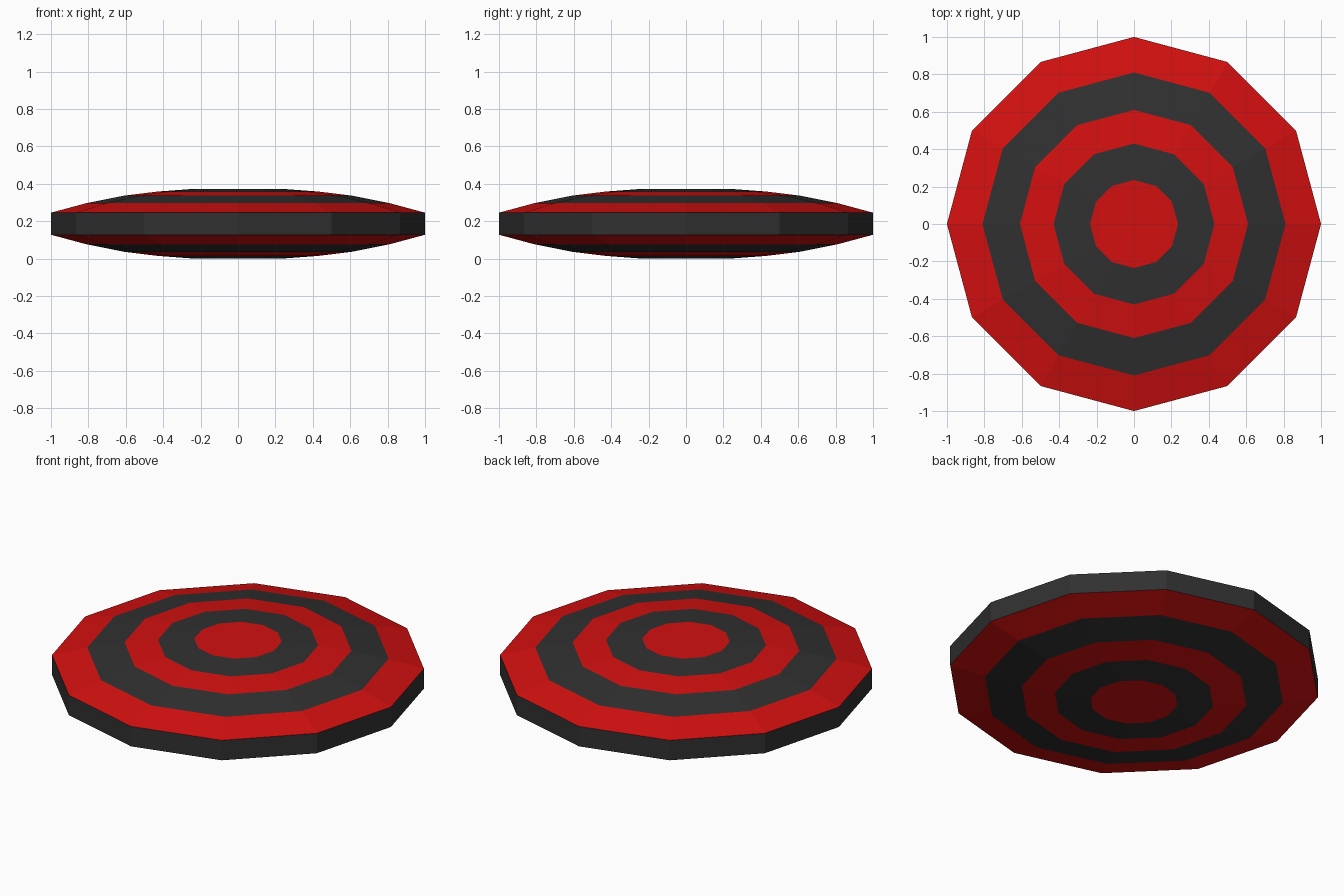
import bpy, bmesh, math

if "Cube" in bpy.data.objects:
    bpy.data.objects.remove(bpy.data.objects["Cube"])

SIDES = 12
MID = 0.1865
# (radius, height above the middle plane) from rim to flat centre
PROFILE = [(1.0, 0.059), (0.81, 0.110), (0.61, 0.150), (0.43, 0.172), (0.235, 0.1865)]


def material(name, rgb):
    m = bpy.data.materials.new(name)
    m.diffuse_color = (*rgb, 1)
    m.use_nodes = True
    m.node_tree.nodes["Principled BSDF"].inputs["Base Color"].default_value = m.diffuse_color
    return m


red = material("red", (0.65, 0.005, 0.005))
black = material("charcoal", (0.03, 0.03, 0.03))

bm = bmesh.new()


def ring(r, z):
    return [bm.verts.new((r * math.cos(2 * math.pi * i / SIDES),
                          r * math.sin(2 * math.pi * i / SIDES), z)) for i in range(SIDES)]


def band(a, b, mat):
    for i in range(SIDES):
        j = (i + 1) % SIDES
        bm.faces.new((a[i], a[j], b[j], b[i])).material_index = mat


# Upper and lower stepped domes with alternating ring colours
rims = []
for side in (1, -1):
    rings = [ring(r, MID + side * h) for r, h in PROFILE]
    rims.append(rings[0])
    for k in range(len(rings) - 1):
        band(rings[k], rings[k + 1], k % 2)
    bm.faces.new(rings[-1]).material_index = 0

# Dark outer rim
band(rims[1], rims[0], 1)
bmesh.ops.recalc_face_normals(bm, faces=bm.faces[:])

mesh = bpy.data.meshes.new("target_disc")
bm.to_mesh(mesh)
bm.free()
mesh.materials.append(red)
mesh.materials.append(black)
bpy.context.collection.objects.link(bpy.data.objects.new("target_disc", mesh))
